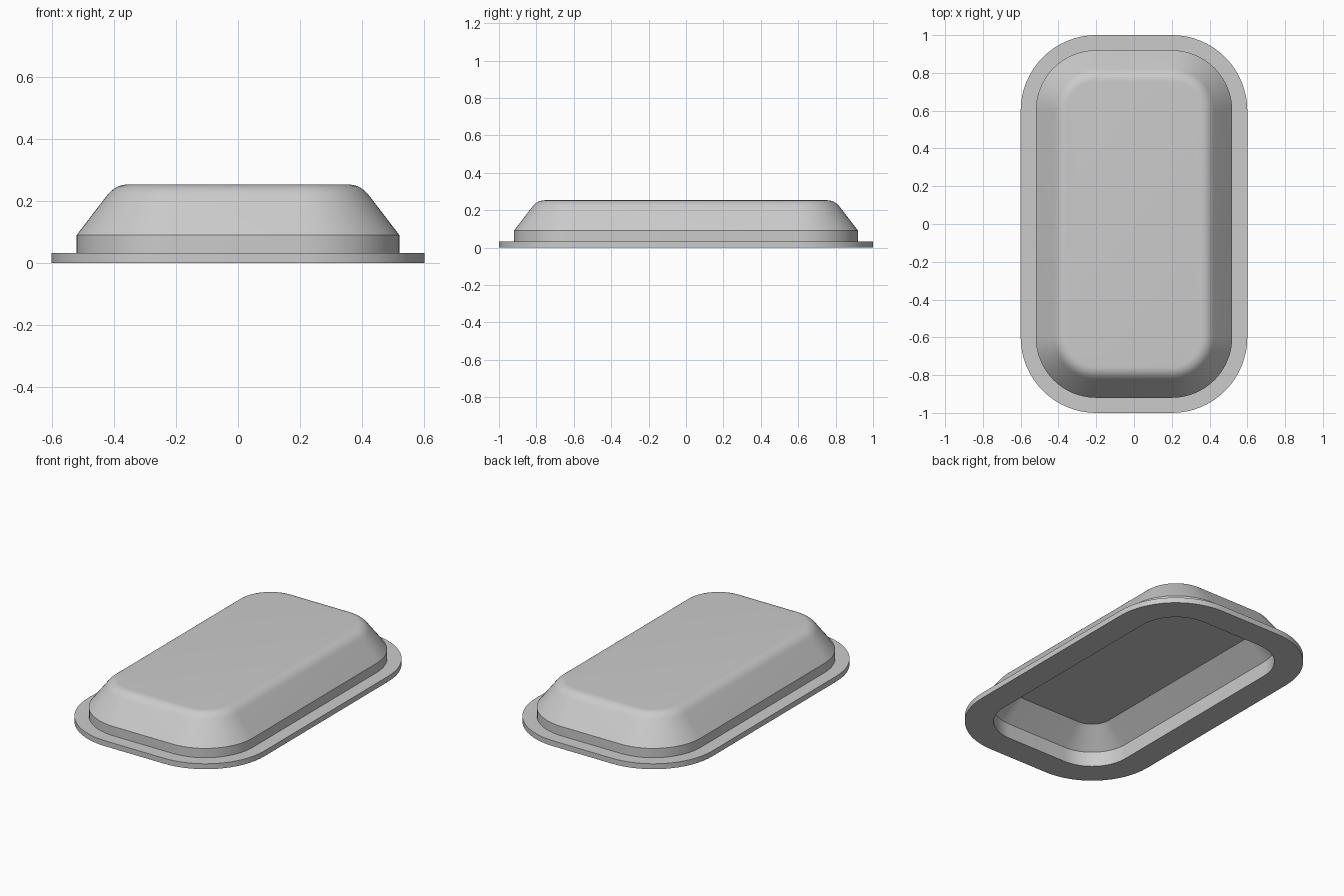
import bpy
import bmesh
from math import cos, sin, pi, radians
from mathutils import Vector

cube = bpy.data.objects.get("Cube")
if cube:
    bpy.data.objects.remove(cube, do_unlink=True)

CORE_X, CORE_Y, RADIUS = 0.2, 0.6, 0.4   # corner centres and outer corner radius
CORNER_STEPS = 16


def rounded_ring(bm, inset, z):
    """Rounded rectangle, moved inwards from the flange edge by inset."""
    r = RADIUS - inset
    ring = []
    for quarter, (sx, sy) in enumerate([(1, 1), (-1, 1), (-1, -1), (1, -1)]):
        for i in range(CORNER_STEPS + 1):
            a = (quarter + i / CORNER_STEPS) * pi / 2
            ring.append(bm.verts.new((sx * CORE_X + r * cos(a),
                                      sy * CORE_Y + r * sin(a), z)))
    return ring


def fillet(start, corner, end, steps):
    """Points of a smooth curve that rounds off a profile corner."""
    a, b, c = Vector(start), Vector(corner), Vector(end)
    return [tuple(a * (1 - t) ** 2 + b * 2 * t * (1 - t) + c * t * t)
            for t in (i / steps for i in range(steps + 1))]


# Profile as (inset, height): cavity ceiling, cavity wall, flange, step, slope, top
cavity = [(0.28, 0.2), (0.16, 0.09), (0.16, 0)]
flange = [(0, 0), (0, 0.033), (0.08, 0.033), (0.08, 0.09)]
shoulder = fillet((0.178, 0.218), (0.205, 0.253), (0.245, 0.253), 8)

bm = bmesh.new()
rings = [rounded_ring(bm, d, z) for d, z in cavity + flange + shoulder]
for lower, upper in zip(rings, rings[1:]):
    n = len(lower)
    for i in range(n):
        j = (i + 1) % n
        bm.faces.new((lower[i], lower[j], upper[j], upper[i]))
bm.faces.new(rings[0][::-1])
bm.faces.new(rings[-1])
bmesh.ops.recalc_face_normals(bm, faces=bm.faces)

mesh = bpy.data.meshes.new("hollow_cover")
bm.to_mesh(mesh)
bm.free()
cover = bpy.data.objects.new("hollow_cover", mesh)
bpy.context.collection.objects.link(cover)

# Plain grey material
grey = bpy.data.materials.new("light_grey")
grey.use_nodes = True
colour = (0.6, 0.6, 0.6, 1)
grey.diffuse_color = colour
grey.node_tree.nodes["Principled BSDF"].inputs["Base Color"].default_value = colour
mesh.materials.append(grey)

# Smooth curved walls, crisp edges
bpy.ops.object.select_all(action="DESELECT")
cover.select_set(True)
bpy.context.view_layer.objects.active = cover
bpy.ops.object.shade_smooth_by_angle(angle=radians(30))
